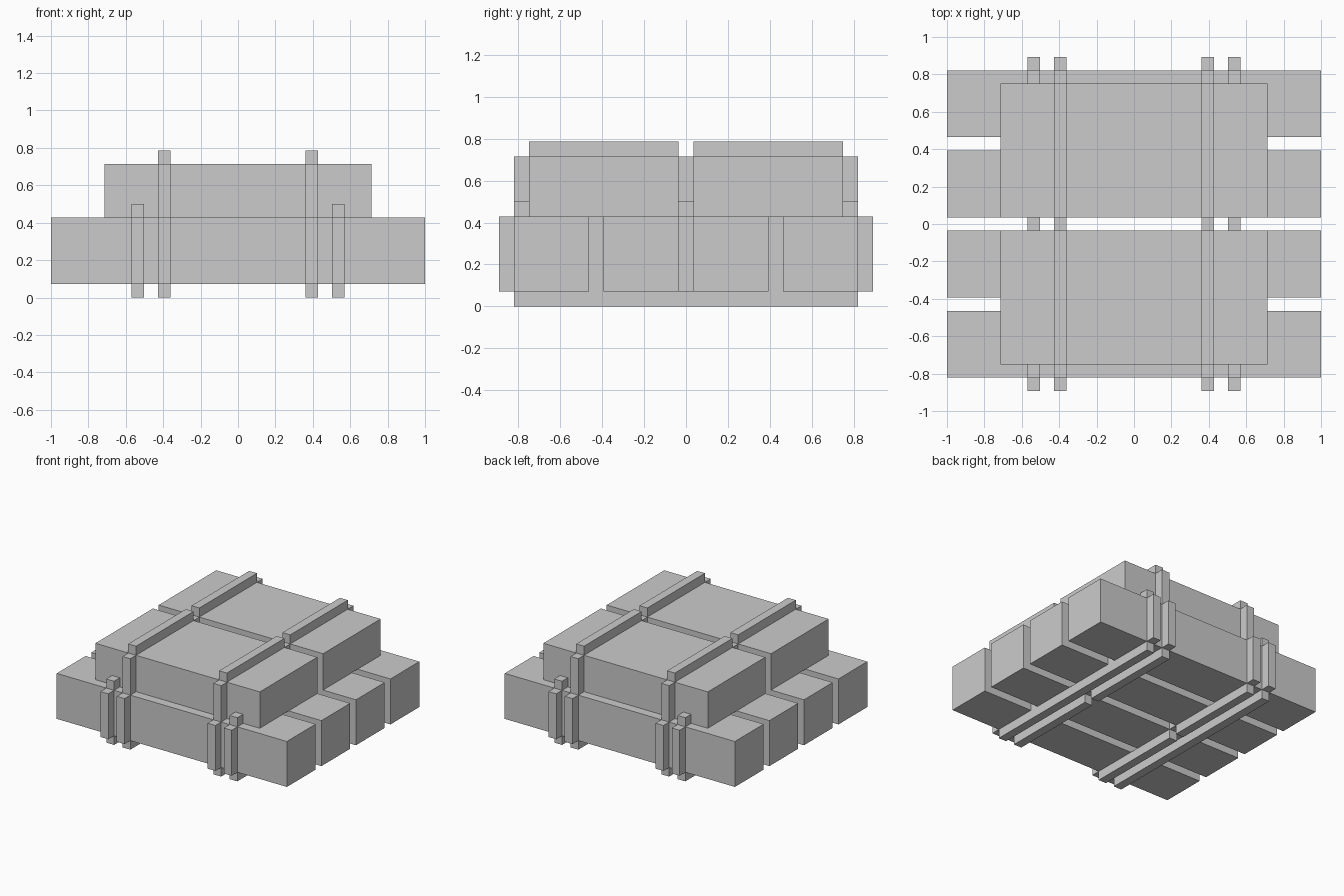
import bpy

if "Cube" in bpy.data.objects:
    bpy.data.objects.remove(bpy.data.objects["Cube"])

U = 1 / 28  # grid unit of the model


def box(name, x, y, z):
    """Box from (min, max) ranges given in grid units."""
    v = [(a * U, b * U, c * U) for a in x for b in y for c in z]
    f = [(0, 1, 3, 2), (4, 6, 7, 5), (0, 4, 5, 1),
         (2, 3, 7, 6), (0, 2, 6, 4), (1, 5, 7, 3)]
    me = bpy.data.meshes.new(name)
    me.from_pydata(v, [], f)
    me.update()
    ob = bpy.data.objects.new(name, me)
    bpy.context.collection.objects.link(ob)
    return ob


def both(r, s):
    """Range mirrored when s is -1."""
    return tuple(sorted(a * s for a in r))


for s in (-1, 1):
    # Lower beams, two per side, and the wide upper block
    box("outer_beam", (-28, 28), both((13, 23), s), (2, 12))
    box("inner_beam", (-28, 28), both((1, 11), s), (2, 12))
    box("upper_block", (-20, 20), both((1, 21), s), (12, 20))

for sx in (-1, 1):
    outer = both((14.05, 15.95), sx)
    inner = both((10.1, 12), sx)
    # Outer strap: wraps the lower layer
    box("outer_strap_bottom", outer, (-23, 23), (0, 2))
    box("outer_strap_top", outer, (-23, 23), (12, 14))
    # Inner strap: centre piece between the two halves
    box("inner_strap_centre", inner, (-1, 1), (2, 20))
    for sy in (-1, 1):
        box("outer_strap_side", outer, both((23, 25), sy), (2, 12))
        box("outer_strap_gap", outer, both((11, 13), sy), (2, 12))
        # Inner strap: one loop around each half
        box("inner_strap_bottom", inner, both((1, 23), sy), (0, 2))
        box("inner_strap_side", inner, both((23, 25), sy), (2, 12))
        box("inner_strap_upper_side", inner, both((21, 23), sy), (12, 20))
        box("inner_strap_top", inner, both((1, 21), sy), (20, 22))
